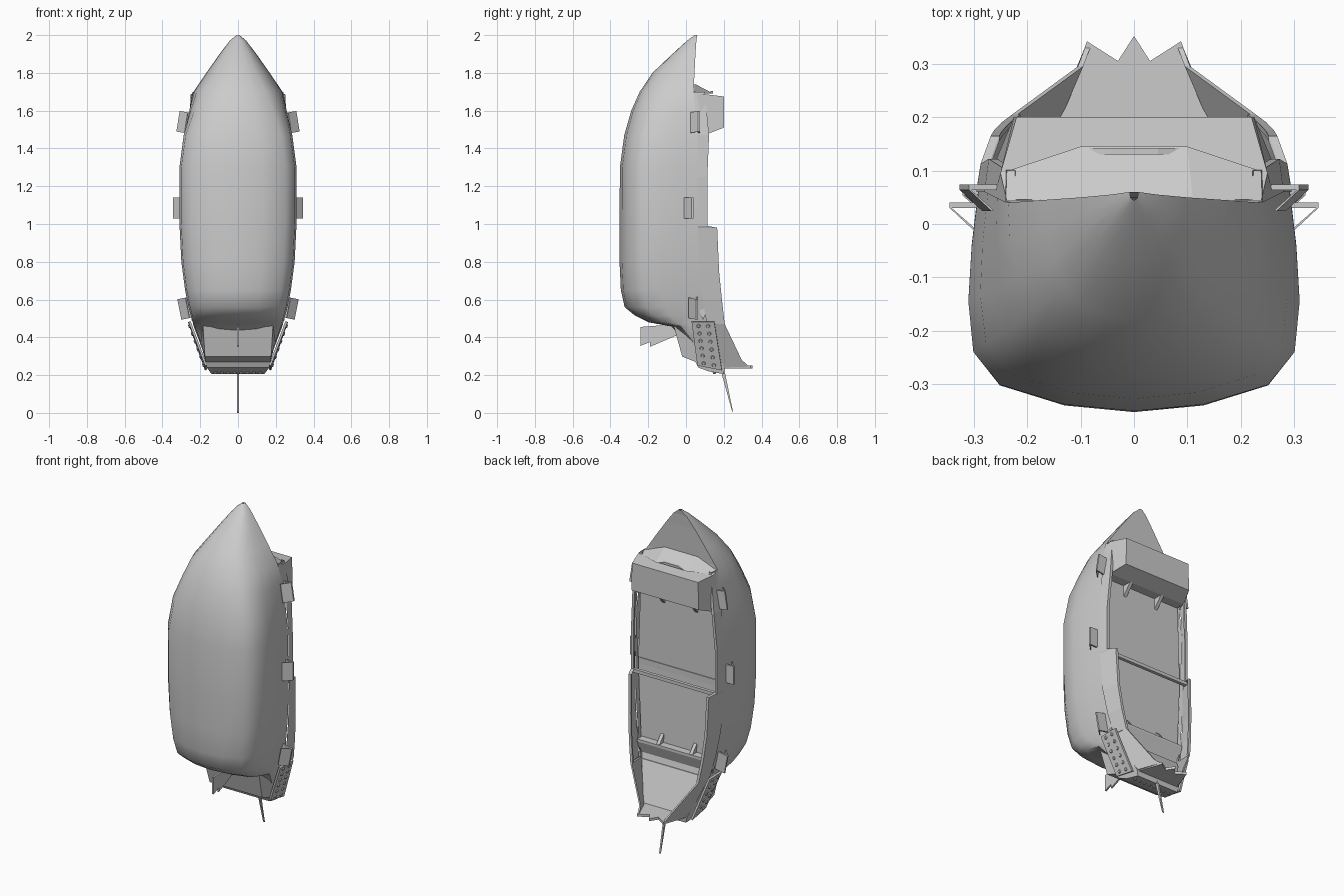
import bpy
import bmesh
from math import radians
from mathutils import Vector, Matrix

cube = bpy.data.objects.get("Cube")
if cube:
    bpy.data.objects.remove(cube)

grey = bpy.data.materials.new("plain grey")
grey.use_nodes = True
grey.diffuse_color = (0.6, 0.6, 0.6, 1)
grey.node_tree.nodes["Principled BSDF"].inputs["Base Color"].default_value = (0.6, 0.6, 0.6, 1)


def finish(name, bm, smooth=None):
    mesh = bpy.data.meshes.new(name)
    bm.to_mesh(mesh)
    bm.free()
    obj = bpy.data.objects.new(name, mesh)
    bpy.context.collection.objects.link(obj)
    mesh.materials.append(grey)
    if smooth:
        bpy.ops.object.select_all(action="DESELECT")
        obj.select_set(True)
        bpy.context.view_layer.objects.active = obj
        bpy.ops.object.shade_smooth_by_angle(angle=radians(smooth))
    return obj


def loft(name, rows, smooth=None, cap=False, flip=False):
    """Skin consecutive rows of points."""
    bm = bmesh.new()
    grid = [[bm.verts.new(p) for p in row] for row in rows]
    for a, b in zip(grid, grid[1:]):
        for i in range(len(a) - 1):
            bm.faces.new((a[i], a[i + 1], b[i + 1], b[i]))
    if cap:
        bm.faces.new(grid[-1])
        bmesh.ops.recalc_face_normals(bm, faces=bm.faces)
    if flip:
        bmesh.ops.reverse_faces(bm, faces=bm.faces)
    return finish(name, bm, smooth)


def solid(name, bottom, top):
    """Closed solid between two matching outlines."""
    bm = bmesh.new()
    a = [bm.verts.new(p) for p in bottom]
    b = [bm.verts.new(p) for p in top]
    n = len(a)
    bm.faces.new(a)
    bm.faces.new(b)
    for i in range(n):
        bm.faces.new((a[i], a[(i + 1) % n], b[(i + 1) % n], b[i]))
    bmesh.ops.recalc_face_normals(bm, faces=bm.faces)
    return finish(name, bm)


def across(name, half, outline):
    """Side outline (half width, y, z) spanned from side to side."""
    return solid(name, [(-w * half, y, z) for w, y, z in outline],
                 [(w * half, y, z) for w, y, z in outline])


# Hull stations: height, half width, keel y, rim y
stations = [
    (2.0, 0.008, 0.045, 0.06), (1.97, 0.045, 0.005, 0.055), (1.9, 0.1, -0.072, 0.05),
    (1.8, 0.172, -0.178, 0.045), (1.7, 0.243, -0.245, 0.04), (1.6, 0.267, -0.29, 0.055),
    (1.47, 0.29, -0.327, 0.06), (1.3, 0.31, -0.35, 0.06), (1.0, 0.31, -0.352, 0.065),
    (0.8, 0.30, -0.352, 0.075), (0.65, 0.28, -0.345, 0.085), (0.56, 0.262, -0.325, 0.1),
    (0.515, 0.25, -0.27, 0.105), (0.48, 0.24, -0.2, 0.11), (0.458, 0.235, -0.08, 0.115),
    (0.38, 0.205, 0.0, 0.13), (0.29, 0.172, 0.03, 0.15),
]
# Cross-section: full width, sharper bow width, depth
section = [(0.94, 1, 0), (0.98, 0.93, 0.25), (1, 0.8, 0.5), (0.97, 0.62, 0.73),
           (0.81, 0.42, 0.88), (0.42, 0.2, 0.97), (0, 0, 1)]
section += [(-u, -b, v) for u, b, v in reversed(section[:-1])]


def hull_row(z, w, keel, rim):
    bow = min(max((z - 1.45) / 0.5, 0), 0.6)
    return [(w * (u + bow * (b - u)), rim + v * (keel - rim), z) for u, b, v in section]


loft("hull", [hull_row(*s) for s in stations], smooth=40, cap=True)

# Flat bow deck and cockpit floor
loft("bow_deck", [[hull_row(*s)[-1], hull_row(*s)[0]] for s in stations[:6]], flip=True)
floor_levels = [(1.72, 0.22, 0.045), (1.47, 0.265, 0.055), (1.0, 0.28, 0.055),
                (0.57, 0.25, 0.07), (0.46, 0.225, 0.1), (0.225, 0.13, 0.205)]
loft("cockpit_floor", [[(-w, y, z), (w, y, z)] for z, w, y in floor_levels], flip=True)

# Raised side walls and their rails: z, lower x, lower y, upper x, upper y
wall = [(1.7, 0.24, 0.04, 0.238, 0.1), (1.47, 0.28, 0.06, 0.272, 0.122),
        (1.25, 0.295, 0.06, 0.287, 0.113), (0.99, 0.295, 0.063, 0.287, 0.113),
        (0.98, 0.295, 0.063, 0.268, 0.165), (0.75, 0.284, 0.072, 0.262, 0.175),
        (0.6, 0.262, 0.088, 0.248, 0.19), (0.47, 0.236, 0.11, 0.228, 0.205)]
for s, side in ((1, "left"), (-1, "right")):
    loft(side + "_side_wall", [[(s * a, b, z), (s * c, d, z)] for z, a, b, c, d in wall],
         flip=s > 0)
    loft(side + "_rail", [[(s * c, d, z), (s * (c - 0.016), d, z), (s * (c - 0.016), d - 0.01, z)]
                          for z, a, b, c, d in wall], flip=s > 0)

# Forward cabin box with a peaked shelf running up to the bow deck
across("cabin_box", 1, [(0.238, 0.045, 1.688), (0.25, 0.095, 1.688), (0.22, 0.2, 1.675),
                        (0.225, 0.2, 1.51), (0.262, 0.11, 1.475), (0.262, 0.05, 1.475)])
loft("cabin_shelf", [[(0.238, 0.043, 1.692), (0.25, 0.095, 1.69)],
                     [(0.11, 0.046, 1.742), (0.1, 0.145, 1.69)],
                     [(-0.11, 0.046, 1.742), (-0.1, 0.145, 1.69)],
                     [(-0.238, 0.043, 1.692), (-0.25, 0.095, 1.69)]])
across("shelf_handle", 0.09, [(1, 0.13, 1.69), (1, 0.142, 1.69), (0.5, 0.142, 1.704), (0.5, 0.13, 1.704)])

# Cross bars, sloped rear bench and struts
across("middle_bar", 0.28, [(1, 0.095, 0.97), (1, 0.115, 0.97), (1, 0.115, 0.99), (1, 0.095, 0.99)])
across("floor_step", 0.27, [(1, 0.05, 1.03), (1, 0.06, 1.03), (1, 0.06, 1.04), (1, 0.05, 1.04)])
across("rear_bench", 0.245, [(1, 0.06, 0.575), (1, 0.115, 0.575), (1, 0.115, 0.56), (1, 0.09, 0.49)])
for s in (1, -1):
    for tip, base in ((0.64, 0.57), (1.41, 1.48)):
        wedge = [(0.055, tip), (0.055, base), (0.115, base)]
        solid("strut", [(s * 0.11 - 0.01, y, z) for y, z in wedge],
              [(s * 0.11 + 0.01, y, z) for y, z in wedge])

# Stern block with stepped underside and flared tongue
across("stern_block", 1, [(0.185, -0.065, 0.46), (0.175, -0.02, 0.298), (0.172, 0.05, 0.27),
                          (0.165, 0.065, 0.24), (0.15, 0.12, 0.22), (0.14, 0.2, 0.205),
                          (0.15, 0.205, 0.24), (0.22, 0.105, 0.46)])
zigzag = [(-0.14, 0.195), (-0.088, 0.342), (-0.03, 0.305), (0, 0.352),
          (0.03, 0.305), (0.088, 0.342), (0.14, 0.195)]
solid("stern_tongue", [(x, y, 0.235) for x, y in zigzag], [(x, y, 0.25) for x, y in zigzag])

# Flared wings and studded plates at the stern corners
for s, side in ((1, "left"), (-1, "right")):
    wing = [(0.234, 0.11, 0.47), (0.228, 0.205, 0.47), (0.105, 0.295, 0.28),
            (0.09, 0.335, 0.245), (0.15, 0.19, 0.24)]
    solid(side + "_stern_wing", [(s * x, y, z) for x, y, z in wing],
          [(s * (x - 0.01), y, z) for x, y, z in wing])
    plate = [Vector((s * x, y, z)) for x, y, z in
             ((0.262, 0.03, 0.48), (0.265, 0.15, 0.48), (0.175, 0.19, 0.225), (0.175, 0.06, 0.25))]
    normal = (plate[1] - plate[0]).cross(plate[3] - plate[0]).normalized()
    if normal.x * s < 0:
        normal = -normal
    solid(side + "_stud_plate", plate, [p - normal * 0.012 for p in plate])
    bm = bmesh.new()
    turn = normal.to_track_quat("Z", "Y").to_matrix().to_4x4()
    for row in range(6):
        for col in range(2):
            v = (row + 0.5) / 6
            u = 0.28 + 0.42 * col
            spot = plate[0].lerp(plate[1], u).lerp(plate[3].lerp(plate[2], u), v)
            bmesh.ops.create_cone(bm, cap_ends=True, segments=8, radius1=0.012, radius2=0.008,
                                  depth=0.008, matrix=Matrix.Translation(spot + normal * 0.002) @ turn)
    finish(side + "_studs", bm)

# Studs along the stern edge
bm = bmesh.new()
for i in range(8):
    bmesh.ops.create_cone(bm, cap_ends=True, segments=8, radius1=0.01, radius2=0.007, depth=0.014,
                          matrix=Matrix.Translation((-0.119 + i * 0.034, 0.15, 0.214))
                          @ Matrix.Rotation(radians(180), 4, "X"))
finish("stern_studs", bm)

# Small fender plates on slanted braces: x, y, z, tilt
for s, side in ((1, "left"), (-1, "right")):
    for x, y, z, tilt in ((0.295, 0.074, 1.54, -9), (0.322, 0.04, 1.085, 0), (0.288, 0.064, 0.552, 11)):
        ledge = [(-0.045, 0), (0.023, 0), (0.023, -0.01), (-0.045, -0.01)]
        brace = [(0.023, -0.01), (0.019, -0.01), (-0.024, -0.048), (-0.02, -0.05)]
        for part, ring in (("_fender", ledge), ("_fender_brace", brace)):
            fender = solid(side + part, [(s * a, b, -0.055) for a, b in ring],
                           [(s * a, b, 0.055) for a, b in ring])
            fender.location = (s * x, y, z)
            fender.rotation_euler.y = radians(tilt * s)

# Keel fin and thin rudder spike
fin = [(-0.24, 0.455), (-0.24, 0.355), (-0.19, 0.375), (-0.19, 0.35), (-0.05, 0.41), (-0.05, 0.47)]
spike = [(0.185, 0.22), (0.205, 0.22), (0.25, 0.0), (0.243, 0.012)]
for name, outline in (("keel_fin", fin), ("rudder_spike", spike)):
    across(name, 0.005, [(1, y, z) for y, z in outline])
